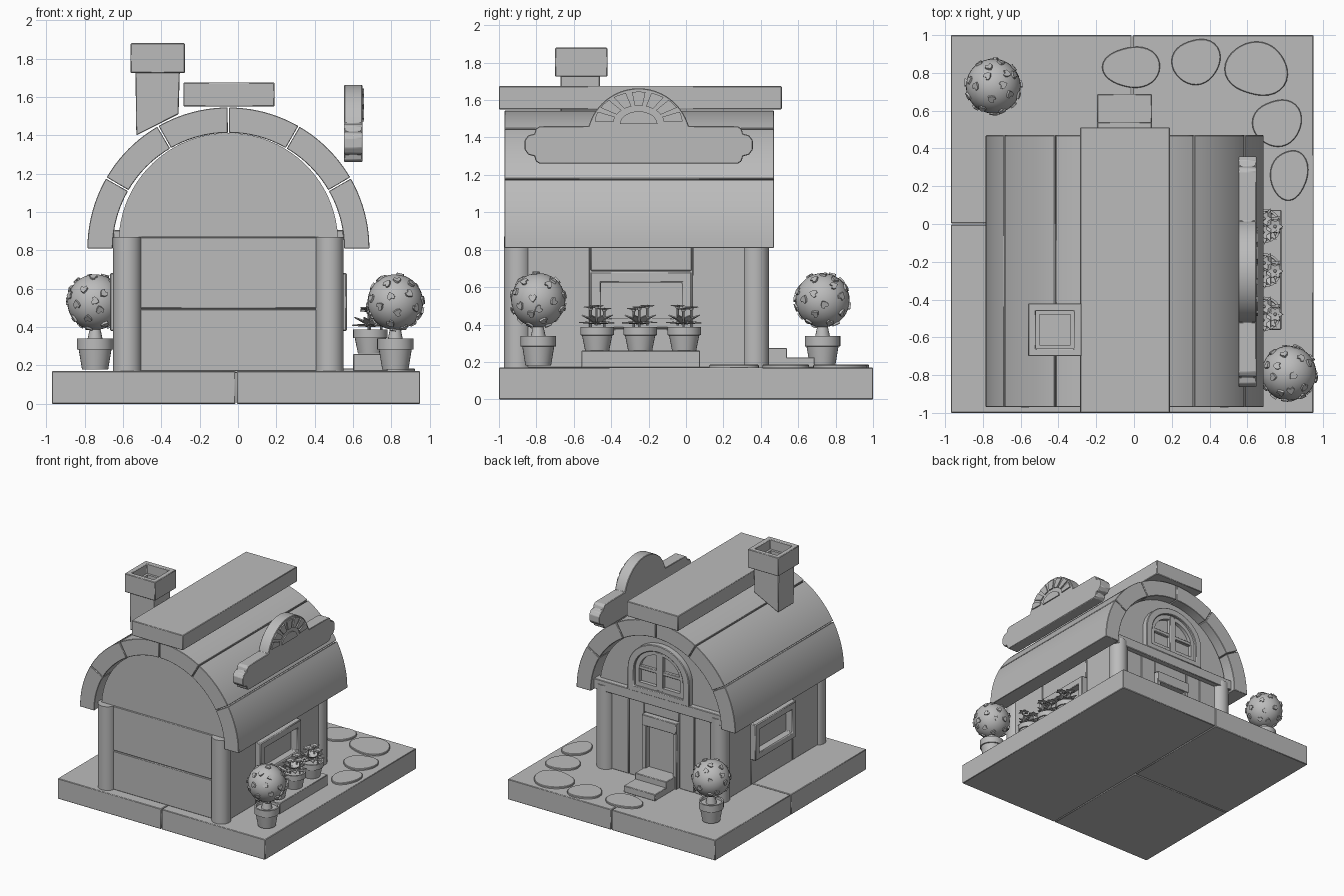
import bpy, bmesh, math, random
from math import sin, cos, pi, radians
from mathutils import Matrix, Vector

random.seed(4)
if "Cube" in bpy.data.objects:
    bpy.data.objects.remove(bpy.data.objects["Cube"])

grey = bpy.data.materials.new("plain_grey")
grey.use_nodes = True
grey.diffuse_color = (0.5, 0.5, 0.5, 1)
grey.node_tree.nodes["Principled BSDF"].inputs["Base Color"].default_value = (0.5, 0.5, 0.5, 1)
parts = []


def finish(name, bm, bevel=0.0):
    bmesh.ops.recalc_face_normals(bm, faces=bm.faces)
    mesh = bpy.data.meshes.new(name)
    bm.to_mesh(mesh)
    bm.free()
    mesh.materials.append(grey)
    ob = bpy.data.objects.new(name, mesh)
    bpy.context.collection.objects.link(ob)
    if bevel:
        mod = ob.modifiers.new("soft_edge", 'BEVEL')
        mod.width, mod.segments, mod.limit_method = bevel, 1, 'ANGLE'
    parts.append(ob)
    return ob


def place(axis, p, d):
    return {'x': (d, p[0], p[1]), 'y': (p[0], d, p[1]), 'z': (p[0], p[1], d)}[axis]


def prism(name, pts, axis, d0, d1, bevel=0.0):
    bm = bmesh.new()
    a, b = ([bm.verts.new(place(axis, p, d)) for p in pts] for d in (d0, d1))
    bm.faces.new(a)
    bm.faces.new(b)
    for i in range(len(pts)):
        j = (i + 1) % len(pts)
        bm.faces.new((a[i], a[j], b[j], b[i]))
    return finish(name, bm, bevel)


def ring(name, outer, inner, axis, d0, d1, bevel=0.0):
    # Frame with an opening
    bm = bmesh.new()
    loops = [[bm.verts.new(place(axis, p, d)) for p in pts]
             for pts, d in ((outer, d0), (outer, d1), (inner, d1), (inner, d0))]
    for k in range(4):
        a, b = loops[k], loops[(k + 1) % 4]
        for i in range(len(outer)):
            j = (i + 1) % len(outer)
            bm.faces.new((a[i], a[j], b[j], b[i]))
    return finish(name, bm, bevel)


def rect(a0, a1, b0, b1):
    return [(a0, b0), (a1, b0), (a1, b1), (a0, b1)]


def box(name, x0, x1, y0, y1, z0, z1, bevel=0.004):
    return prism(name, rect(x0, x1, y0, y1), 'z', z0, z1, bevel)


def lathe(name, profile, x, y, steps=28):
    bm = bmesh.new()
    rows = [[bm.verts.new((x + r * cos(2 * pi * i / steps), y + r * sin(2 * pi * i / steps), z))
             for i in range(steps)] for r, z in profile]
    for a, b in zip(rows, rows[1:]):
        for i in range(steps):
            j = (i + 1) % steps
            bm.faces.new((a[i], a[j], b[j], b[i]))
    bm.faces.new(rows[0])
    bm.faces.new(rows[-1])
    return finish(name, bm)


def arc(cx, cz, rx, rz, a0, a1, n):
    return [(cx + rx * cos(radians(a0 + (a1 - a0) * i / n)),
             cz + rz * sin(radians(a0 + (a1 - a0) * i / n))) for i in range(n + 1)]


def add_leaf(bm, mat, length, width, thick, notch=0.0):
    # Small pointed leaf lying along local x
    outline = [(notch, 0), (0, -.3), (.3, -.5), (.65, -.36), (1, 0), (.65, .36), (.3, .5), (0, .3)]
    lo, hi = ([bm.verts.new(mat @ Vector((u * length, v * width, h - .25 * length * u * u * (notch == 0))))
               for u, v in outline] for h in (0, thick))
    bm.faces.new(lo)
    bm.faces.new(hi)
    for i in range(len(outline)):
        j = (i + 1) % len(outline)
        bm.faces.new((lo[i], lo[j], hi[j], hi[i]))


MID = -0.05      # centre line of the house
GROUND = 0.17

# Base slabs
box("base_slab_right", -.007, .95, -1, 1, 0, GROUND)
box("base_slab_front_left", -.97, -.013, -1, -.003, 0, GROUND)
box("base_slab_back_left", -.97, -.013, .003, 1, 0, GROUND)

# House body, gable infill and corner columns
box("house_core", MID - .555, MID + .555, -.9, .37, GROUND, .87)
prism("gable_infill", arc(MID, .84, .572, .572, 3, 177, 40), 'y', -.915, .39)
for side in (-1, 1):
    for y in (-.9, .37):
        lathe("corner_column", [(.074, GROUND), (.074, .87)], MID + side * .527, y)

# Front wall boards
box("front_board_lower", MID - .47, MID + .47, -.92, -.89, GROUND, .492)
box("front_board_upper", MID - .47, MID + .47, -.92, -.89, .497, .868)

# Side wall panels and windows
for side in (-1, 1):
    xa, xb = sorted((MID + side * .54, MID + side * .575))
    for y0, y1, z0, z1 in ((-.85, -.515, GROUND, .86), (.035, .32, GROUND, .86),
                           (-.51, .03, GROUND, .376), (-.51, .03, .688, .86)):
        box("side_wall_panel", xa, xb, y0, y1, z0, z1)
    ring("side_window_frame", rect(-.51, .03, .38, .683), rect(-.455, -.022, .435, .625), 'x',
         MID + side * .54, MID + side * .617, .006)

# Roof made of six curved shells
for k in range(6):
    a0, a1 = 30 * k + .3 * (k > 0), 30 * (k + 1) - .3 * (k < 5)
    prism("roof_shell", arc(MID, .81, .735, .735, a0, a1, 10) + arc(MID, .81, .603, .603, a1, a0, 10),
          'y', -.97, .47, .003)
box("ridge_cap", -.285, .19, -1, .512, 1.55, 1.675)

# Chimney with slanted foot and hollow cap
prism("chimney_stack", [(-.53, 1.4), (-.31, 1.51), (-.303, 1.74), (-.535, 1.74)], 'y', -.67, -.46, .004)
ring("chimney_cap", rect(-.56, -.277, -.7, -.42), rect(-.52, -.317, -.66, -.46), 'z', 1.725, 1.88, .004)
ring("chimney_throat", rect(-.525, -.312, -.665, -.455), rect(-.5, -.337, -.64, -.48), 'z', 1.735, 1.8)

# Sign board with a rising sun
SY = -.253
corner = [(.53, 1.26), (.55, 1.273), (.558, 1.3), (.59, 1.308), (.61, 1.335),
          (.61, 1.385), (.59, 1.412), (.558, 1.42), (.55, 1.447), (.53, 1.46)]
half = corner + arc(0, 1.385, .278, .278, 16, 90, 16)
prism("sign_board", [(SY + u, z) for u, z in half] + [(SY - u, z) for u, z in half[-2::-1]],
      'x', .553, .648, .004)
prism("sun_disc", arc(SY, 1.472, .1, .068, 0, 180, 16), 'x', .64, .657)
for k in range(7):
    a0, a1 = 180 * k / 7 + 4, 180 * (k + 1) / 7 - 4
    prism("sun_ray", arc(SY, 1.475, .235, .17, a0, a1, 4) + arc(SY, 1.475, .135, .095, a1, a0, 4),
          'x', .64, .657)

# Back wall: beam, boards, door and steps
box("back_beam", MID - .6, MID + .6, .36, .435, .82, .905)
for s in (-1, 1):
    xs = sorted((MID + s * .165, MID + s * .3))
    box("back_board_inner", *xs, .36, .395, GROUND, .82)
    xs = sorted((MID + s * .305, MID + s * .48))
    box("back_board_outer", *xs, .36, .395, GROUND, .82)
    xs = sorted((MID + s * .125, MID + s * .16))
    box("door_jamb", *xs, .36, .425, GROUND, .72)
box("door_lintel", MID - .16, MID + .16, .36, .43, .63, .72)
box("over_door_board", MID - .16, MID + .16, .36, .395, .725, .82)
box("door_leaf", MID - .12, MID + .12, .36, .385, GROUND, .63)
box("upper_step", MID - .145, MID + .145, .38, .54, GROUND, .275)
box("lower_step", MID - .145, MID + .145, .5, .688, GROUND, .225)

# Arched back window
def arch(w, z0, spring, top):
    return [(MID - w, z0), (MID + w, z0)] + arc(MID, spring, w, top - spring, 0, 180, 24)


ring("arched_window_frame", arch(.285, .9, 1.08, 1.335), arch(.225, .945, 1.08, 1.28), 'y', .37, .44, .005)
ring("arched_window_sash", arch(.225, .945, 1.08, 1.28), arch(.19, .98, 1.08, 1.245), 'y', .37, .42)
box("window_mullion", MID - .03, MID + .03, .37, .422, .95, 1.27)
box("window_crossbar", MID - .21, MID + .21, .37, .415, 1.085, 1.115)

# Stepping stones
for x, y, rx, ry in ((-.01, .83, .145, .115), (.33, .86, .125, .125), (.65, .82, .16, .148),
                     (.76, .535, .125, .13), (.822, .26, .098, .135)):
    ph = random.uniform(0, 6)
    outline = []
    for i in range(32):
        t = 2 * pi * i / 32
        w = 1 + .06 * sin(2 * t + ph) + .04 * sin(3 * t - ph)
        outline.append((x + rx * w * cos(t), y + ry * w * sin(t)))
    prism("stepping_stone", outline, 'z', GROUND - .01, .185, .004)


def pot(x, y, z, r, h):
    lathe("plant_pot", [(.72 * r, z), (.9 * r, z + .64 * h), (r, z + .65 * h), (r, z + h),
                        (.86 * r, z + h), (.84 * r, z + .88 * h)], x, y)


# Ball shrubs in pots
for x, y in ((.82, -.79), (-.745, .73)):
    pot(x, y, GROUND + .01, .095, .16)
    lathe("shrub_trunk", [(.042, .325), (.026, .4)], x, y, 16)
    centre = Vector((x, y, .53))
    bm = bmesh.new()
    bmesh.ops.create_uvsphere(bm, u_segments=32, v_segments=18, radius=.145,
                              matrix=Matrix.Translation(centre))
    finish("shrub_ball", bm)
    bm = bmesh.new()
    for i in range(34):
        h, t = 1 - 2 * (i + .5) / 34, i * 2.4
        r = math.sqrt(1 - h * h)
        n = Vector((r * cos(t), r * sin(t), h))
        rot = n.to_track_quat('Z', 'Y').to_matrix().to_4x4() @ Matrix.Rotation(random.uniform(0, 6), 4, 'Z')
        add_leaf(bm, Matrix.Translation(centre + n * .14) @ rot, .042, .042, .012, .2)
    finish("shrub_leaves", bm)

# Plant bench with three potted flowers
box("plant_bench", .6, .78, -.56, .075, GROUND, .26)
for y in (-.475, -.245, -.01):
    pot(.69, y, .262, .09, .125)
    bm = bmesh.new()
    for count, tilt, length, z in ((9, 18, .095, .4), (8, 42, .1, .4)):
        for i in range(count):
            m = (Matrix.Translation((.69, y, z)) @ Matrix.Rotation(2 * pi * i / count + tilt, 4, 'Z')
                 @ Matrix.Rotation(-radians(tilt), 4, 'Y'))
            add_leaf(bm, m, length, .045, .006)
    finish("plant_leaves", bm)
    bm = bmesh.new()
    for k in range(3):
        t = 2.1 * k + y * 9
        c = Vector((.705 + .042 * cos(t), y + .042 * sin(t), .478 + .008 * k))
        for i in range(6):
            m = (Matrix.Translation(c) @ Matrix.Rotation(pi * i / 3, 4, 'Z')
                 @ Matrix.Rotation(-.35, 4, 'Y'))
            add_leaf(bm, m, .043, .032, .006)
        bmesh.ops.create_uvsphere(bm, u_segments=10, v_segments=6, radius=.012, matrix=Matrix.Translation(c))
        bmesh.ops.create_cone(bm, segments=8, radius1=.006, radius2=.006, depth=.1, cap_ends=True,
                              matrix=Matrix.Translation(c - Vector((0, 0, .05))))
    finish("plant_flowers", bm)

# Shading
bpy.ops.object.select_all(action='DESELECT')
for ob in parts:
    ob.select_set(True)
bpy.context.view_layer.objects.active = parts[0]
bpy.ops.object.shade_smooth_by_angle(angle=radians(30))
